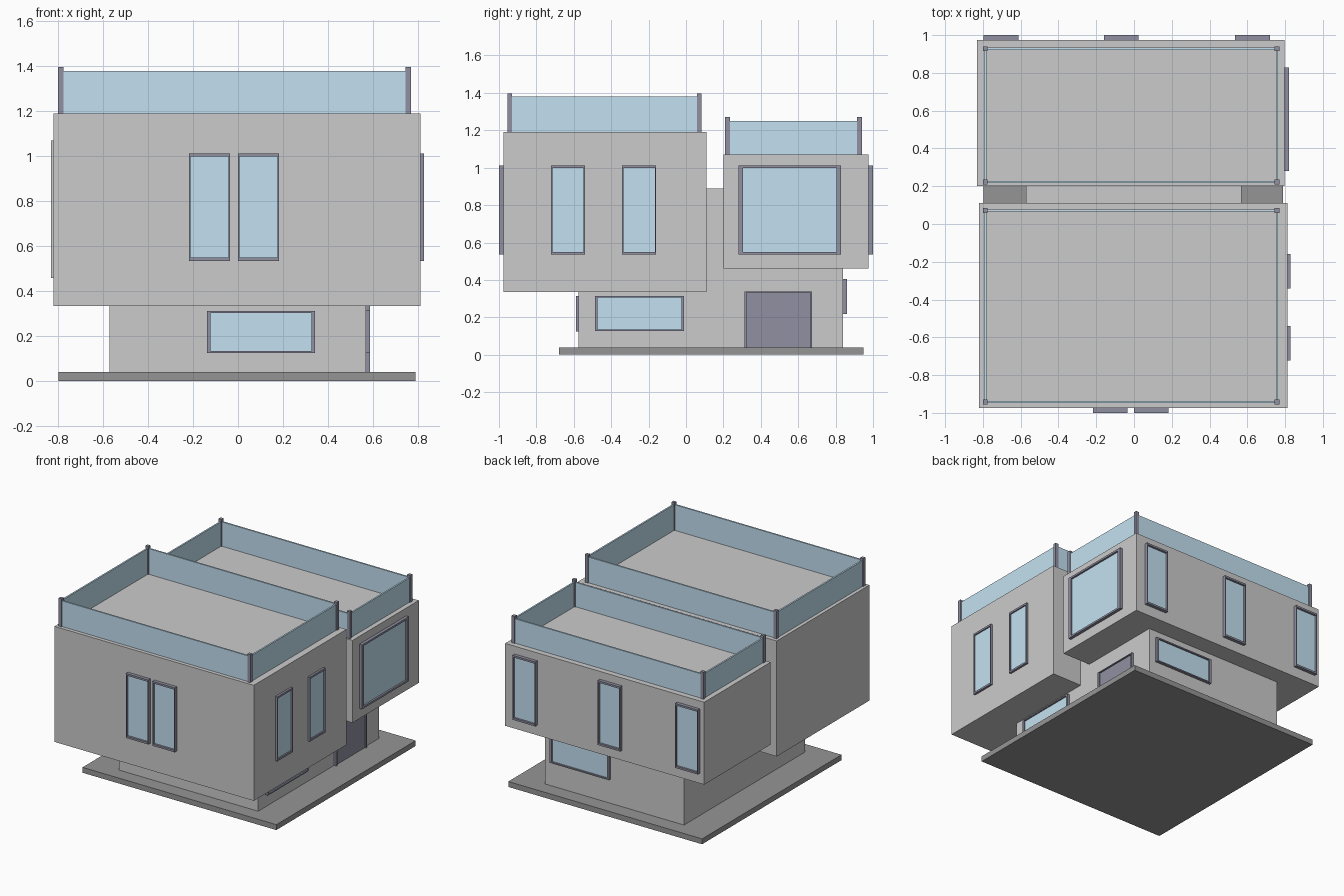
import bpy, bmesh

if "Cube" in bpy.data.objects:
    bpy.data.objects.remove(bpy.data.objects["Cube"])


def material(name, rgb):
    m = bpy.data.materials.new(name)
    m.diffuse_color = (*rgb, 1)
    m.use_nodes = True
    m.node_tree.nodes["Principled BSDF"].inputs["Base Color"].default_value = m.diffuse_color
    return m


GLASS = material("glass", (0.55, 0.75, 0.88))
FRAME = material("frame", (0.28, 0.28, 0.36))
STONE = material("dark_stone", (0.30, 0.30, 0.30))


def boxes(name, ranges, mat=None):
    """One object from boxes given as ((x0, x1), (y0, y1), (z0, z1))."""
    bm = bmesh.new()
    for r in ranges:
        for v in bmesh.ops.create_cube(bm, size=1)["verts"]:
            v.co = [a + (b - a) * (c + 0.5) for (a, b), c in zip(r, v.co)]
    mesh = bpy.data.meshes.new(name)
    bm.to_mesh(mesh)
    bm.free()
    ob = bpy.data.objects.new(name, mesh)
    bpy.context.collection.objects.link(ob)
    if mat:
        mesh.materials.append(mat)


def opening(name, axis, wall, out, u, z, fu, fz, fill=GLASS, sill=True):
    """Framed panel on a wall; axis 0 = wall facing x, 1 = facing y."""
    def box(d, uu, zz):
        return (d, uu, zz) if axis == 0 else (uu, d, zz)
    sign = 1 if out > wall else -1
    d = tuple(sorted((wall - sign * 0.01, out)))
    inner = tuple(sorted((wall - sign * 0.01, wall + (out - wall) * 0.4)))
    ui = (u[0] + fu, u[1] - fu)
    zi = (z[0] + (fz if sill else 0), z[1] - fz)
    bars = [box(d, (u[0], ui[0]), z), box(d, (ui[1], u[1]), z),
            box(d, ui, (zi[1], z[1]))]
    if sill:
        bars.append(box(d, ui, (z[0], zi[0])))
    boxes(name + "_frame", bars, FRAME)
    boxes(name + "_panel", [box(inner, ui, zi)], fill)


def railing(name, xs, ys, z, z_glass, z_post):
    """Corner posts with four glass panels between them."""
    p, t = 0.0125, 0.006
    boxes(name + "_posts", [((x - p, x + p), (y - p, y + p), (z, z_post))
                            for x in xs for y in ys], FRAME)
    sides = [((xs[0] + p, xs[1] - p), (y - t, y + t), (z, z_glass)) for y in ys]
    sides += [((x - t, x + t), (ys[0] + p, ys[1] - p), (z, z_glass)) for x in xs]
    boxes(name + "_glass", sides, GLASS)


# Base slab and building volumes
boxes("base_slab", [((-0.797, 0.79), (-0.68, 0.95), (0, 0.04))], STONE)
boxes("ground_floor_core", [((-0.572, 0.568), (-0.575, 0.84), (0.04, 0.89))])
boxes("front_block", [((-0.82, 0.812), (-0.975, 0.11), (0.335, 1.19))])
boxes("back_block", [((-0.832, 0.798), (0.20, 0.975), (0.46, 1.07))])

# Roof terrace railings
railing("front_railing", (-0.788, 0.757), (-0.942, 0.071), 1.19, 1.38, 1.397)
railing("back_railing", (-0.788, 0.757), (0.222, 0.928), 1.07, 1.25, 1.27)

# Upper windows
Z = (0.535, 1.012)
for i, u in enumerate([(-0.218, -0.035), (-0.001, 0.182)]):
    opening(f"front_window_{i}", 1, -0.975, -1.0, u, Z, 0.007, 0.014)
for i, u in enumerate([(-0.722, -0.54), (-0.342, -0.16)]):
    opening(f"side_window_{i}", 0, 0.812, 0.828, u, Z, 0.007, 0.014)
for i, u in enumerate([(-0.796, -0.611), (-0.16, 0.023), (0.535, 0.72)]):
    opening(f"back_window_{i}", 1, 0.975, 1.0, u, Z, 0.007, 0.014)
opening("large_side_window", 0, 0.798, 0.82, (0.28, 0.828), Z, 0.024, 0.014)

# Ground floor windows and door
opening("low_front_window", 1, -0.575, -0.587, (-0.138, 0.342), (0.125, 0.313), 0.016, 0.009)
opening("low_side_window", 0, 0.568, 0.586, (-0.487, -0.01), (0.127, 0.315), 0.014, 0.009)
opening("low_back_window", 1, 0.84, 0.86, (0.03, 0.515), (0.218, 0.406), 0.016, 0.009)
opening("front_door", 0, 0.568, 0.586, (0.312, 0.674), (0.04, 0.338), 0.012, 0.006,
        FRAME, sill=False)
